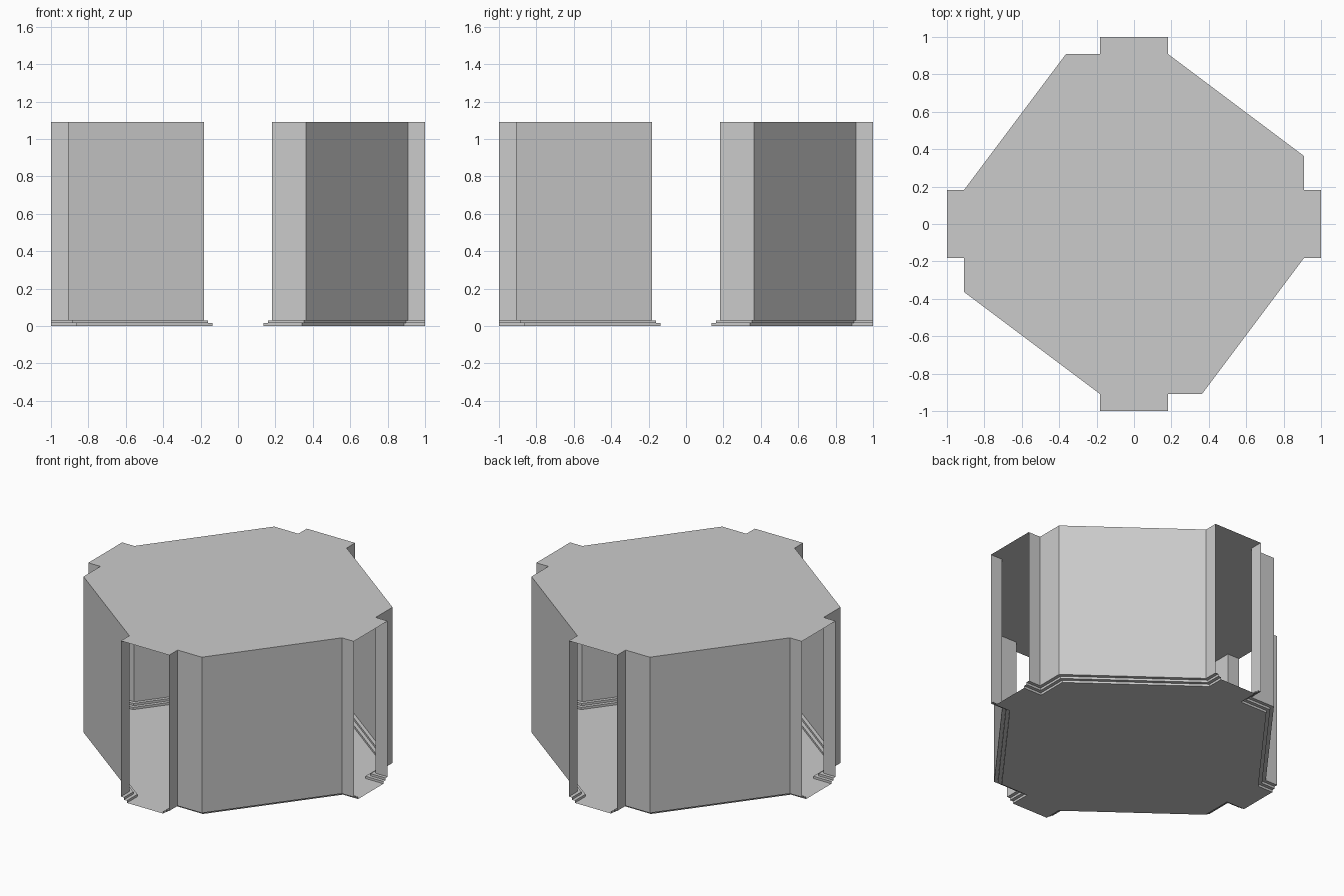
import bpy, bmesh
from math import pi
from mathutils import Matrix

if "Cube" in bpy.data.objects:
    bpy.data.objects.remove(bpy.data.objects["Cube"])

U = 1 / 11            # layout unit of the plan
TOP = 12 * U
STEP, RISE = 0.0227, 0.0152


def corner_path(d):
    """Wall line of one quadrant, moved inward by d (diagonal is a 3-4-5 slope)."""
    return [(2*U - d, -1), (2*U - d, -10*U + d), (4*U - d/2, -10*U + d),
            (10*U - d/2, -2*U + d), (1, -2*U + d)]


def outline(d):
    """Closed plan outline: the quadrant path turned four times."""
    pts, quad = [], corner_path(d)
    for _ in range(4):
        pts += quad
        quad = [(-y, x) for x, y in quad]
    return pts


def add_object(name, bm):
    mesh = bpy.data.meshes.new(name)
    bm.to_mesh(mesh)
    bm.free()
    obj = bpy.data.objects.new(name, mesh)
    bpy.context.collection.objects.link(obj)
    return obj


def plate(name, d, z, down=False):
    bm = bmesh.new()
    pts = outline(d)
    if down:
        pts.reverse()
    bm.faces.new([bm.verts.new((x, y, z)) for x, y in pts])
    add_object(name, bm)


# corner walls with two inward steps at the foot, open doorways between them
profile = [(2*STEP, 0), (2*STEP, RISE), (STEP, RISE),
           (STEP, 2*RISE), (0, 2*RISE), (0, TOP)]
names = ["front_right_wall", "back_right_wall", "back_left_wall", "front_left_wall"]
for i, name in enumerate(names):
    bm = bmesh.new()
    rows = [[bm.verts.new((x, y, z)) for x, y in corner_path(d)] for d, z in profile]
    for low, high in zip(rows, rows[1:]):
        for k in range(len(low) - 1):
            bm.faces.new((low[k], low[k + 1], high[k + 1], high[k]))
    bm.transform(Matrix.Rotation(i * pi / 2, 4, 'Z'))
    add_object(name, bm)

# floor and roof sheets
plate("floor", 2*STEP, 0, down=True)
plate("roof", 0, TOP)
